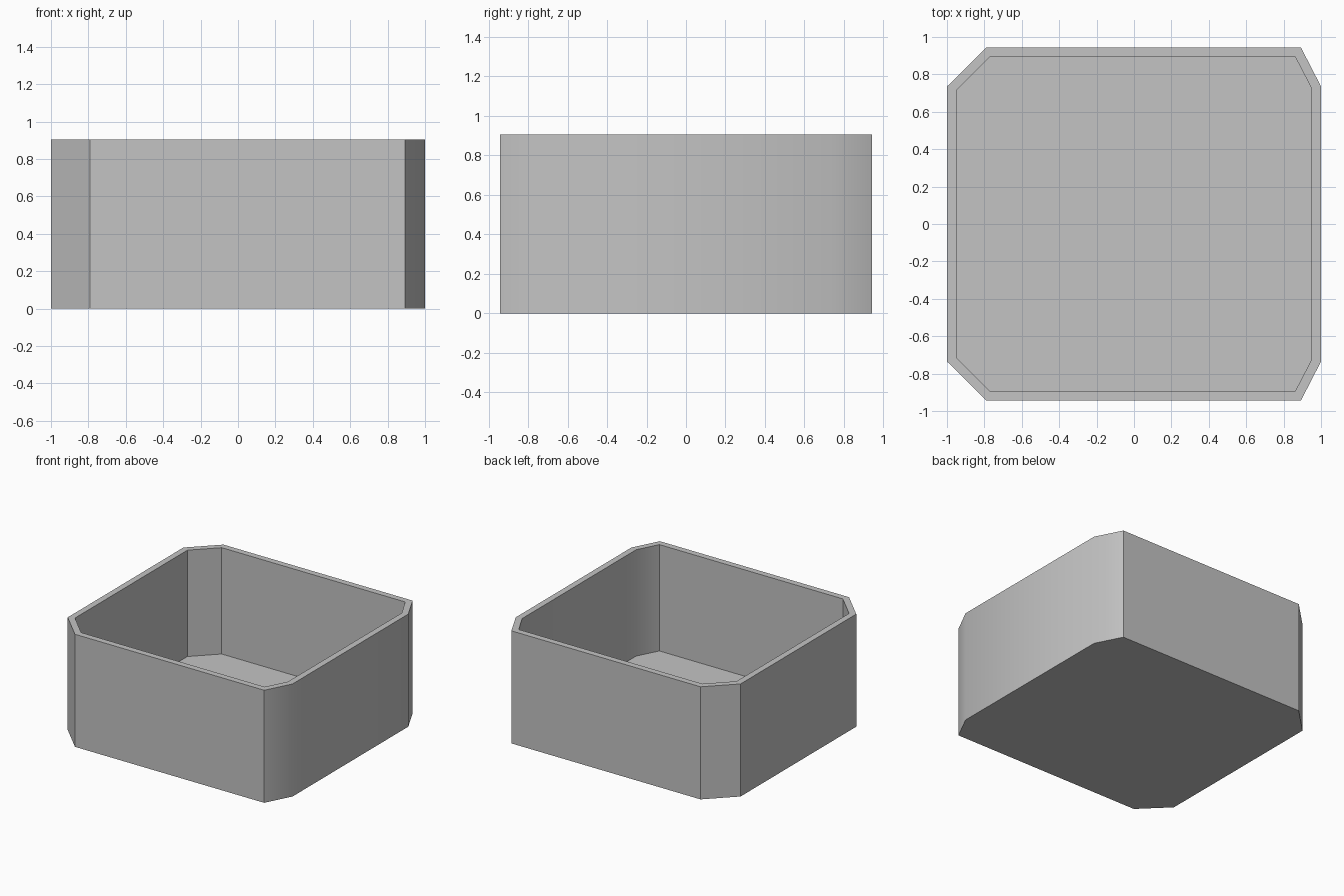
import bpy
import bmesh
import math

cube = bpy.data.objects.get("Cube")
if cube:
    bpy.data.objects.remove(cube, do_unlink=True)

HEIGHT = 0.905
FLOOR = 0.05


def material(name, rgb):
    mat = bpy.data.materials.new(name)
    mat.use_nodes = True
    colour = (*rgb, 1.0)
    mat.diffuse_color = colour
    mat.node_tree.nodes["Principled BSDF"].inputs["Base Color"].default_value = colour
    return mat


def outline(half_profile):
    """Mirror the back half of the footprint across the x axis."""
    return half_profile + [(x, -y) for x, y in reversed(half_profile)]


def ring(bm, points, z):
    return [bm.verts.new((x, y, z)) for x, y in points]


def bridge(bm, lower, upper):
    n = len(lower)
    for i in range(n):
        j = (i + 1) % n
        bm.faces.new((lower[i], lower[j], upper[j], upper[i]))


# Footprints: wide chamfers on the right, narrow ones on the left
outer = outline([(-1.0, 0.735), (-0.79, 0.943), (0.893, 0.943), (1.0, 0.735)])
inner = outline([(-0.95, 0.714), (-0.77, 0.893), (0.862, 0.893), (0.95, 0.724)])

# Open box: outer wall, rim, inner wall, floor and underside
bm = bmesh.new()
rings = [ring(bm, outer, 0), ring(bm, outer, HEIGHT),
         ring(bm, inner, HEIGHT), ring(bm, inner, FLOOR)]
for lower, upper in zip(rings, rings[1:]):
    bridge(bm, lower, upper)
bm.faces.new(rings[0])
bm.faces.new(rings[-1])
bmesh.ops.recalc_face_normals(bm, faces=bm.faces)

mesh = bpy.data.meshes.new("open_box")
bm.to_mesh(mesh)
bm.free()
mesh.materials.append(material("plain grey", (0.55, 0.55, 0.55)))
box = bpy.data.objects.new("open_box", mesh)
bpy.context.collection.objects.link(box)

# Narrow chamfers blend smoothly, all other edges stay sharp
bpy.ops.object.select_all(action="DESELECT")
box.select_set(True)
bpy.context.view_layer.objects.active = box
bpy.ops.object.shade_smooth_by_angle(angle=math.radians(30))
